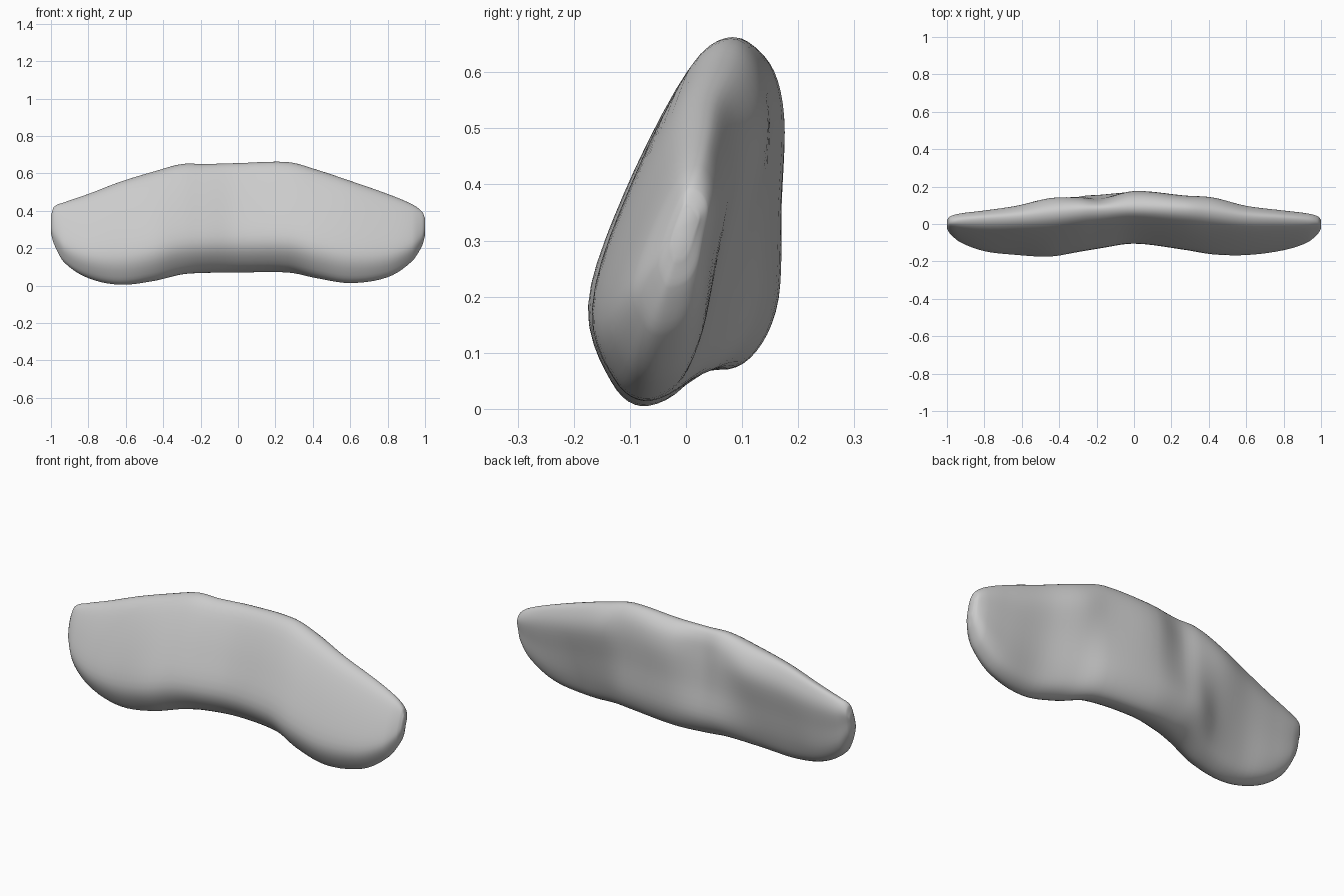
import bpy, bmesh

if "Cube" in bpy.data.objects:
    bpy.data.objects.remove(bpy.data.objects["Cube"])

# Stations along x: x, top z, bottom z, top y, bottom y, front y, upper back y, lower back y
STATIONS = [
    (-1.0, .375, .28, .0, -.015, -.025, .022, .005),
    (-.985, .42, .225, .01, -.03, -.05, .04, .02),
    (-.93, .445, .125, .02, -.05, -.097, .056, .03),
    (-.8, .49, .04, .03, -.065, -.145, .072, .03),
    (-.63, .555, .005, .04, -.08, -.165, .097, .03),
    (-.45, .61, .025, .06, -.065, -.174, .138, .07),
    (-.3, .65, .06, .075, -.02, -.15, .142, .14),
    (-.18, .65, .068, .08, .03, -.13, .132, .155),
    (0, .655, .07, .09, .06, -.105, .175, .165),
    (.27, .66, .07, .08, .03, -.138, .152, .135),
    (.42, .62, .04, .065, -.04, -.162, .142, .08),
    (.6, .56, .014, .04, -.075, -.166, .097, .03),
    (.8, .49, .045, .03, -.065, -.14, .072, .03),
    (.93, .435, .13, .02, -.05, -.097, .056, .03),
    (.985, .395, .215, .01, -.03, -.05, .04, .02),
    (1.0, .36, .27, .0, -.015, -.025, .022, .005),
]
RING_STEPS, SPAN_STEPS = 5, 5


def mix(a, b, t):
    return a + (b - a) * t


def hermite(ps, xs, t):
    """Smooth curve through four values at positions xs, between the middle two."""
    h = xs[2] - xs[1]
    out = []
    for a, b, c, d in zip(*ps):
        m1 = (c - a) / (xs[2] - xs[0]) * h
        m2 = (d - b) / (xs[3] - xs[1]) * h
        out.append((2*t**3 - 3*t*t + 1) * b + (t**3 - 2*t*t + t) * m1
                   + (3*t*t - 2*t**3) * c + (t**3 - t*t) * m2)
    return out


def section(zt, zb, yt, yo, yf, bu, bl):
    """Leaning rounded cross-section as a closed smooth ring of (y, z)."""
    ya = mix(yt, yf, .32)
    knots = [(yt, 1), (ya, .92), (mix(ya, yf, .62), .6), (yf, .28),
             (mix(yf, yo, .4), .075), (yo, 0), (mix(yo, bl, .62), .055),
             (bl, .22), (mix(bl, bu, .55), .5), (bu, .77), (mix(yt, bu, .7), .93)]
    knots = [(y, mix(zb, zt, f)) for y, f in knots]
    n = len(knots)
    return [hermite([knots[(i + k) % n] for k in (-1, 0, 1, 2)], (-1, 0, 1, 2), s / RING_STEPS)
            for i in range(n) for s in range(RING_STEPS)]


# Interpolated stations along the length
rows = []
last = len(STATIONS) - 1
for i in range(last):
    x0, x1 = STATIONS[i][0], STATIONS[i + 1][0]
    ids = [max(i - 1, 0), i, i + 1, min(i + 2, last)]
    for s in range(SPAN_STEPS):
        t = s / SPAN_STEPS
        vals = hermite([STATIONS[k][1:] for k in ids], [STATIONS[k][0] for k in ids], t)
        rows.append((mix(x0, x1, t), vals))
rows.append((STATIONS[-1][0], STATIONS[-1][1:]))

# Loft the curved pad and close both ends
bm = bmesh.new()
rings = [[bm.verts.new((x, y, z)) for y, z in section(*v)] for x, v in rows]
n = len(rings[0])
for a, b in zip(rings, rings[1:]):
    for j in range(n):
        bm.faces.new((a[j], a[(j + 1) % n], b[(j + 1) % n], b[j]))
bm.faces.new(rings[0])
bm.faces.new(rings[-1])
bmesh.ops.recalc_face_normals(bm, faces=bm.faces)
for f in bm.faces:
    f.smooth = True
mesh = bpy.data.meshes.new("curved_pad")
bm.to_mesh(mesh)
bm.free()
pad = bpy.data.objects.new("curved_pad", mesh)
bpy.context.collection.objects.link(pad)
